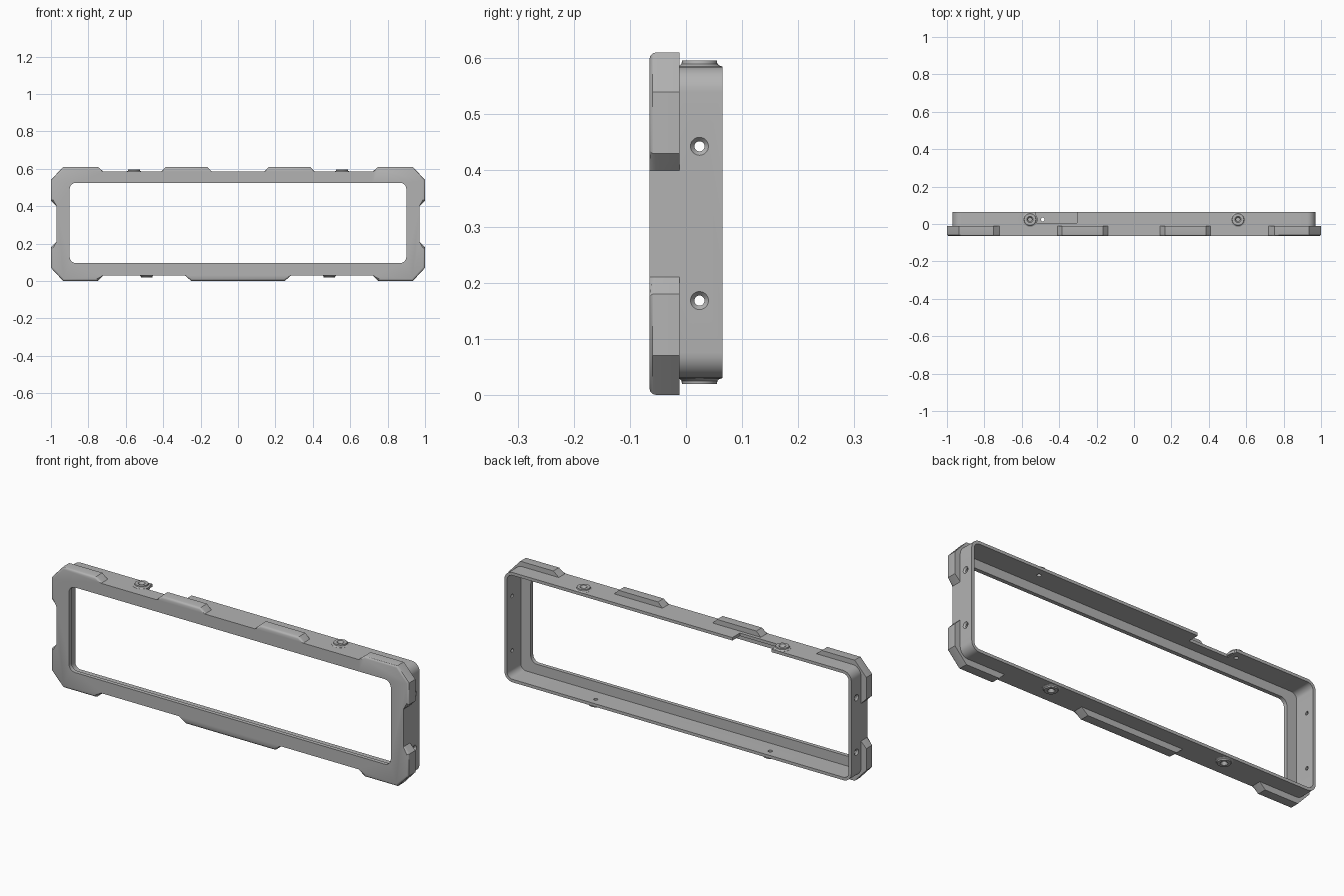
import bpy, bmesh, math
from mathutils import Matrix, Vector

cube = bpy.data.objects.get("Cube")
if cube:
    bpy.data.objects.remove(cube, do_unlink=True)

grey = bpy.data.materials.new("plain_grey")
grey.use_nodes = True
GREY = (0.45, 0.45, 0.45, 1)
grey.diffuse_color = GREY
grey.node_tree.nodes["Principled BSDF"].inputs["Base Color"].default_value = GREY

FRONT, BACK, MID = -0.065, 0.065, 0.305
PAD_BACK, LIP_BACK, HOLE_Y = -0.012, -0.045, 0.024


def make_object(name, bm):
    bmesh.ops.recalc_face_normals(bm, faces=bm.faces)
    mesh = bpy.data.meshes.new(name)
    bm.to_mesh(mesh)
    bm.free()
    mesh.materials.append(grey)
    obj = bpy.data.objects.new(name, mesh)
    bpy.context.collection.objects.link(obj)
    return obj


def prism(points, y0, y1):
    """Extrude an x-z outline from y0 to y1."""
    bm = bmesh.new()
    face = bm.faces.new([bm.verts.new((x, y0, z)) for x, z in points])
    ext = bmesh.ops.extrude_face_region(bm, geom=[face])
    bmesh.ops.translate(bm, vec=(0, y1 - y0, 0),
                        verts=[v for v in ext["geom"] if isinstance(v, bmesh.types.BMVert)])
    return bm


def rounded_rect(half_x, z0, z1, r, steps=8):
    points = []
    corners = [(half_x - r, z1 - r), (r - half_x, z1 - r),
               (r - half_x, z0 + r), (half_x - r, z0 + r)]
    for k, (cx, cz) in enumerate(corners):
        for i in range(steps + 1):
            a = (k + i / steps) * math.pi / 2
            points.append((cx + r * math.cos(a), cz + r * math.sin(a)))
    return points


def lathe(profile, place, steps=32):
    """Stack rings of (radius, height) into a closed solid and place it."""
    bm = bmesh.new()
    rings = [[bm.verts.new((r * math.cos(i * math.tau / steps),
                            r * math.sin(i * math.tau / steps), h)) for i in range(steps)]
             for r, h in profile]
    for low, high in zip(rings, rings[1:]):
        for i in range(steps):
            j = (i + 1) % steps
            bm.faces.new((low[i], low[j], high[j], high[i]))
    bm.faces.new(rings[0])
    bm.faces.new(rings[-1])
    bm.transform(place)
    return bm


def combine(target, bm, operation):
    tool = make_object("tool", bm)
    tool.hide_render = True
    mod = target.modifiers.new("combine", "BOOLEAN")
    mod.operation, mod.solver, mod.object = operation, "EXACT", tool
    bpy.context.view_layer.objects.active = target
    bpy.ops.object.modifier_apply(modifier=mod.name)
    bpy.data.objects.remove(tool, do_unlink=True)


# Front plate with raised corner and edge pads
half = [(0.25, 0), (0.285, 0.03), (0.72, 0.03), (0.75, 0), (0.935, 0), (1, 0.07),
        (1, 0.18), (0.97, 0.21), (0.97, 0.4), (1, 0.43), (1, 0.54), (0.935, 0.61),
        (0.75, 0.61), (0.72, 0.585), (0.41, 0.585), (0.385, 0.61), (0.165, 0.61), (0.14, 0.585)]
bm = prism(half + [(-x, z) for x, z in reversed(half)], FRONT, PAD_BACK)


def is_gap(edge):
    return all(abs(abs(v.co.x) - 0.97) < 0.001 for v in edge.verts) or any(
        all(abs(v.co.z - level) < 0.001 for v in edge.verts) for level in (0.03, 0.585))


# Soften the front edges of the pads only
pad_edges = [e for e in bm.edges
             if all(v.co.y < FRONT + 0.001 for v in e.verts) and not is_gap(e)]
bmesh.ops.bevel(bm, geom=pad_edges, offset=0.011, segments=3, profile=0.5,
                affect="EDGES", clamp_overlap=True)
frame = make_object("display_frame", bm)

# Rear shell, its hollow, and the front opening
combine(frame, prism(rounded_rect(0.97, 0.03, 0.585, 0.045), -0.03, BACK), "UNION")
combine(frame, prism(rounded_rect(0.955, 0.045, 0.57, 0.03), LIP_BACK, BACK + 0.1), "DIFFERENCE")
combine(frame, prism(rounded_rect(0.9, 0.095, 0.525, 0.035), FRONT - 0.1, 0), "DIFFERENCE")

# Notch in the rear of the top wall
notch = [(-0.525, 0.5), (-0.305, 0.5), (-0.305, 0.7), (-0.525, 0.7)]
combine(frame, prism(notch, 0.005, BACK + 0.1), "DIFFERENCE")

# Flared screw bosses on the top and bottom, countersunk holes on all sides
boss = [(0.04, -0.012), (0.04, 0.0005), (0.035, 0.002), (0.032, 0.005), (0.031, 0.011)]
boss_hole = [(0.01, -0.04), (0.01, 0.0), (0.017, 0.0115), (0.017, 0.03)]
side_hole = [(0.009, -0.04), (0.009, -0.008), (0.0165, 0.0005), (0.0165, 0.03)]
flip = Matrix.Rotation(math.pi, 4, "X")
for side in (-1, 1):
    top = Matrix.Translation((side * 0.556, HOLE_Y, 0.585))
    bottom = Matrix.Translation((side * 0.488, HOLE_Y, 0.03)) @ flip
    for place in (top, bottom):
        combine(frame, lathe(boss, place), "UNION")
        combine(frame, lathe(boss_hole, place), "DIFFERENCE")
    for z in (0.168, 0.443):
        place = (Matrix.Translation((side * 0.97, HOLE_Y, z))
                 @ Matrix.Rotation(side * math.pi / 2, 4, "Y"))
        combine(frame, lathe(side_hole, place), "DIFFERENCE")

# Smooth the rounded parts and keep the crisp edges
bpy.ops.object.select_all(action="DESELECT")
frame.select_set(True)
bpy.context.view_layer.objects.active = frame
bpy.ops.object.shade_smooth_by_angle(angle=math.radians(30))
